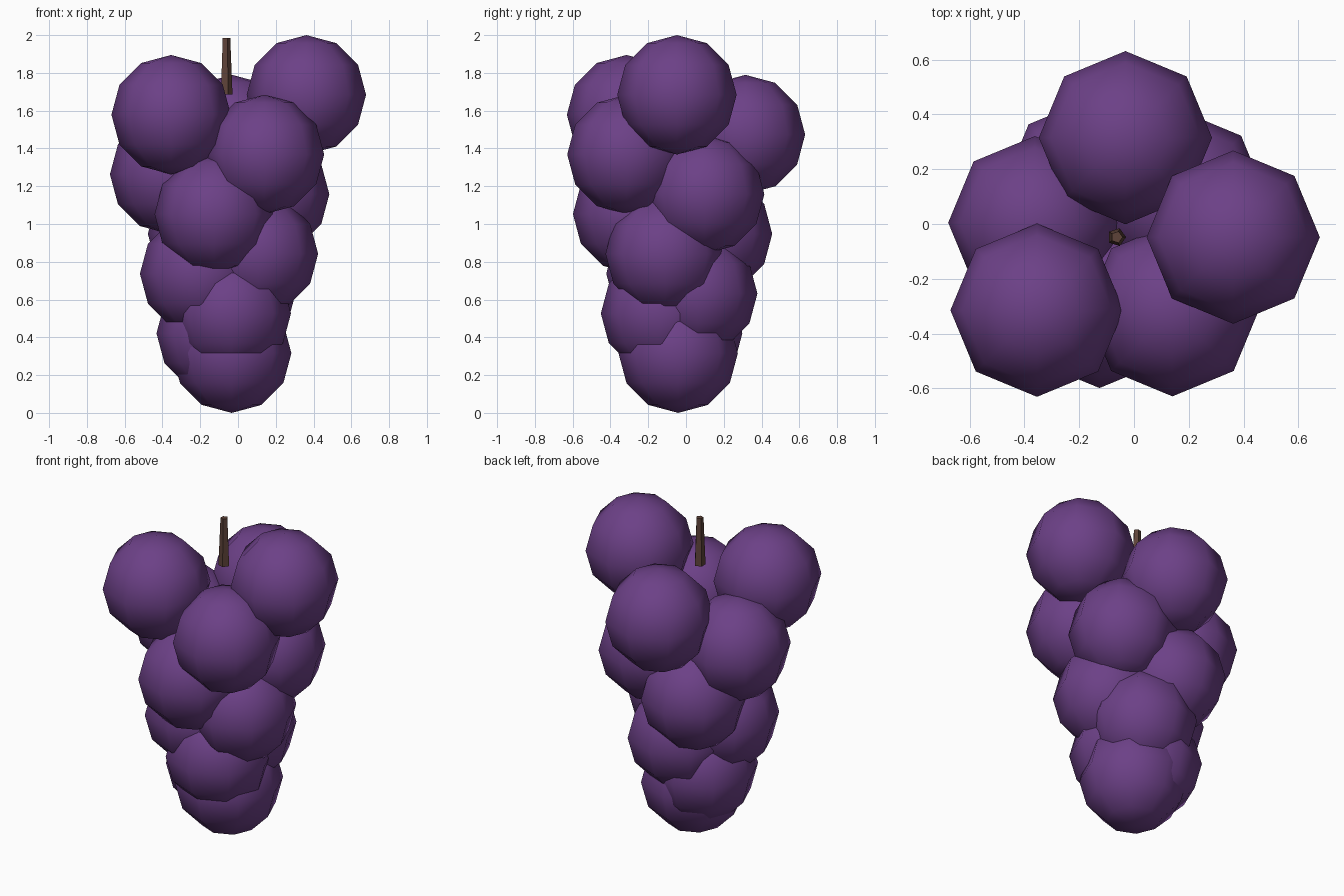
import bpy
import math

cube = bpy.data.objects.get("Cube")
if cube:
    bpy.data.objects.remove(cube, do_unlink=True)


def make_material(name, color):
    mat = bpy.data.materials.new(name)
    mat.use_nodes = True
    mat.diffuse_color = color
    mat.node_tree.nodes["Principled BSDF"].inputs["Base Color"].default_value = color
    return mat


purple = make_material("grape purple", (0.150, 0.052, 0.242, 1))
brown = make_material("stem brown", (0.110, 0.055, 0.040, 1))

CENTER_X, CENTER_Y = -0.063, -0.048
COUNT = 14
GRAPE_RADIUS = 0.316
SPREAD = 0.425
TOP_Z = 2 - GRAPE_RADIUS
STEP_Z = (TOP_Z - GRAPE_RADIUS) / (COUNT - 1)
TURN = -math.radians(137.5)

# Grapes: a spiral that narrows towards the bottom
for i in range(COUNT):
    reach = SPREAD * (1 - i / COUNT)
    bpy.ops.mesh.primitive_uv_sphere_add(
        segments=8, ring_count=6, radius=GRAPE_RADIUS,
        location=(CENTER_X + reach * math.cos(i * TURN),
                  CENTER_Y + reach * math.sin(i * TURN),
                  TOP_Z - i * STEP_Z))
    grape = bpy.context.object
    grape.name = f"grape_{i + 1}"
    grape.data.materials.append(purple)
    bpy.ops.object.shade_smooth()

# Stem: a tapered five-sided stick
bpy.ops.mesh.primitive_cone_add(
    vertices=5, radius1=0.034, radius2=0.022, depth=0.30,
    location=(CENTER_X, CENTER_Y, 1.835), rotation=(0, 0, -math.pi / 2))
stem = bpy.context.object
stem.name = "stem"
stem.data.materials.append(brown)
